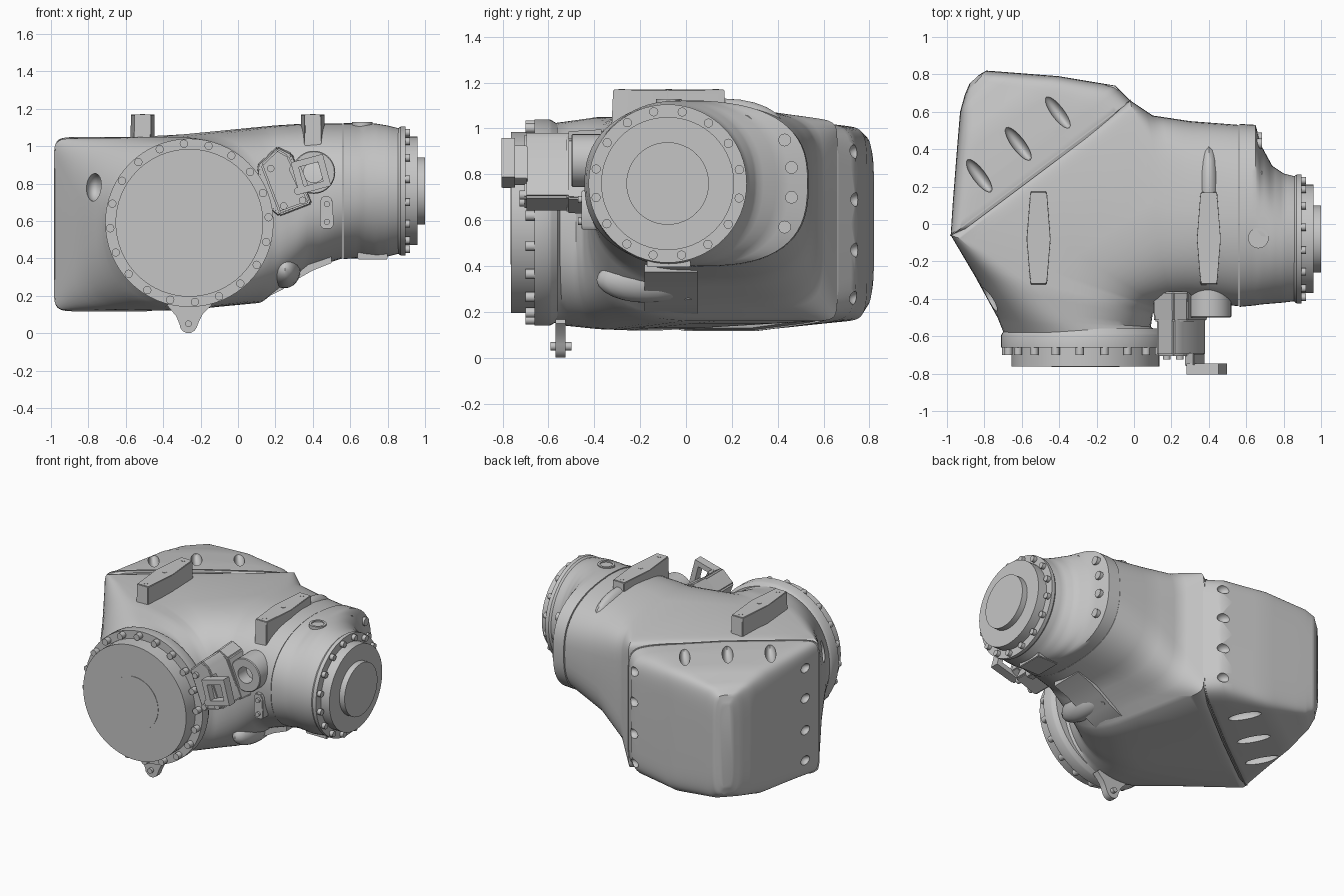
import bpy, bmesh, math
from mathutils import Vector, Matrix

if "Cube" in bpy.data.objects:
    bpy.data.objects.remove(bpy.data.objects["Cube"])

GREY = bpy.data.materials.new("cast_grey")
GREY.diffuse_color = (.56, .56, .56, 1)
GREY.use_nodes = True
GREY.node_tree.nodes["Principled BSDF"].inputs["Base Color"].default_value = GREY.diffuse_color


def finish(name, bm):
    bmesh.ops.remove_doubles(bm, verts=bm.verts, dist=1e-5)
    bmesh.ops.recalc_face_normals(bm, faces=bm.faces)
    me = bpy.data.meshes.new(name)
    bm.to_mesh(me)
    bm.free()
    me.materials.append(GREY)
    ob = bpy.data.objects.new(name, me)
    bpy.context.collection.objects.link(ob)
    return ob


def bridge(bm, a, b):
    n = len(a)
    for i in range(n):
        vs = [a[i], a[(i + 1) % n], b[(i + 1) % n], b[i]]
        bm.faces.new(vs)


def loft(name, sections, n=64, steps=4):
    """Vertical super-ellipse sections: (P, Q, z_low, z_high, exp_P, exp_Q, top drop, bottom drop)."""
    rows = []
    for P, Q, zb, zt, ep, eq, top, *low in sections:
        P, Q = Vector(P), Vector(Q)
        mid, row = (P + Q) / 2, []
        for i in range(n):
            t = 2 * math.pi * i / n
            c, s = math.cos(t), math.sin(t)
            e = 2 / (ep if c > 0 else eq)
            u = math.copysign(abs(c) ** e, c)
            d = top if s > 0 else (low[0] if low else 0)
            v = math.copysign(abs(s) ** e, s) * (1 - d * max(0, -u))
            p = mid + (P - mid) * u
            row.append(Vector((p.x, p.y, (zb + zt) / 2 + v * (zt - zb) / 2)))
        rows.append(row)
    bm = bmesh.new()
    rings = [[bm.verts.new(p) for p in rows[0]]]
    for a, b in zip(rows, rows[1:]):
        for k in range(1, steps + 1):
            rings.append([bm.verts.new(p.lerp(q, k / steps)) for p, q in zip(a, b)])
            bridge(bm, rings[-2], rings[-1])
    bm.faces.new(rings[0])
    bm.faces.new(rings[-1])
    return finish(name, bm)


def lathe(name, profile, at, axis, seg=48, closed=False, phase=0.0, bm=None):
    """Turn an (r, h) profile around an axis through a point."""
    own = bm is None
    bm = bm or bmesh.new()
    rot = Vector(axis).to_track_quat('Z', 'Y').to_matrix()
    rings = [[bm.verts.new(Vector(at) + rot @ Vector((r * math.cos(a), r * math.sin(a), h)))
              for a in (phase + 2 * math.pi * i / seg for i in range(seg))] for r, h in profile]
    for a, b in zip(rings, rings[1:]):
        bridge(bm, a, b)
    if closed:
        bridge(bm, rings[-1], rings[0])
    else:
        bm.faces.new(rings[0])
        bm.faces.new(rings[-1])
    return finish(name, bm) if own else None


def bolts(name, points, axis, r=0.02, h=0.045, seg=12):
    bm = bmesh.new()
    for p in points:
        lathe("", [(r, 0), (r, h)], p, axis, seg, bm=bm)
    return finish(name, bm)


def prism(name, pts, lo, hi, axis='Y', taper=1.0, bevel=0.0):
    """Extrude an outline along y (points x,z) or z (points x,y)."""
    bm = bmesh.new()
    cx = sum(p[0] for p in pts) / len(pts)
    cy = sum(p[1] for p in pts) / len(pts)
    rings = []
    for h, k in ((lo, 1), (hi, taper)):
        row = [(cx + (a - cx) * k, cy + (b - cy) * k) for a, b in pts]
        rings.append([bm.verts.new((a, h, b) if axis == 'Y' else (a, b, h)) for a, b in row])
    bridge(bm, *rings)
    bm.faces.new(rings[0])
    bm.faces.new(rings[1])
    if bevel:
        bmesh.ops.bevel(bm, geom=list(bm.edges), offset=bevel, segments=2, affect='EDGES')
    return finish(name, bm)


def ellipsoids(name, items):
    bm = bmesh.new()
    for at, radii, turn in items:
        m = Matrix.Translation(at) @ Matrix.Rotation(turn, 4, 'Z') @ Matrix.Diagonal((*radii, 1))
        bmesh.ops.create_uvsphere(bm, u_segments=20, v_segments=12, radius=1, matrix=m)
    return finish(name, bm)


def carve(ob, cutter):
    mod = ob.modifiers.new("carve", 'BOOLEAN')
    mod.operation, mod.object, mod.solver = 'DIFFERENCE', cutter, 'EXACT'
    bpy.context.view_layer.objects.active = ob
    bpy.ops.object.modifier_apply(modifier=mod.name)
    bpy.data.objects.remove(cutter)


# Elbow housing: swept from the front neck round to the right flange
housing = loft("housing", [
    ((.17, -.60), (-.69, -.60), .16, 1.02, 2, 2, 0),
    ((.09, -.55), (-.73, -.50), .14, 1.03, 2.2, 2.4, 0),
    ((.10, -.48), (-.85, -.28), .125, 1.05, 2.6, 4, .01),
    ((.13, -.45), (-.98, -.06), .12, 1.05, 3, 20, .02),
    ((.20, -.43), (-.02, .66), .16, 1.10, 3, 20, .14),
    ((.29, -.42), (.10, .58), .235, 1.11, 2.8, 6, .14),
    ((.40, -.42), (.30, .55), .335, 1.12, 2.5, 3.6, .12),
    ((.56, -.44), (.56, .53), .40, 1.12, 2.3, 2.7, .09)])
carve(housing, ellipsoids("pocket_cutter", [((-.77, -.40, .78), (.05, .1, .075), 0)]))

# Right end bell with scooped bolt ear
loft("end_bell", [
    ((.565, -.443), (.565, .535), .397, 1.123, 2.3, 2.7, .08),
    ((.65, -.435), (.65, .53), .40, 1.123, 2.2, 2.7, .07),
    ((.68, -.43), (.68, .42), .40, 1.123, 2.1, 2.4, .03),
    ((.74, -.425), (.74, .31), .40, 1.12, 2, 2.2, 0),
    ((.80, -.42), (.80, .27), .41, 1.11, 2, 2, 0),
    ((.88, -.41), (.88, .25), .43, 1.09, 2, 2, 0)])
bolts("ear_bolts", [(.63, y, z) for y, z in
      ((.26, 1.03), (.43, .95), (.46, .83), (.46, .70), (.43, .57), (.26, .50))], (1, 0, 0), .028, .055)

# Diagonal rear cover with bolt recesses
S0, S1 = Vector((-.98, -.06)), Vector((-.02, .66))
inward, along = Vector((.6, -.8)), Vector((.8, .6))
cover = loft("rear_cover", [
    (S0 + inward * .02 + along * .05, S1 + inward * .02 - along * .05, .13, 1.04, 16, 10, .06, .10),
    (S0, S1, .12, 1.045, 16, 10, .06, .10),
    ((-.97, .10), (-.10, .74), .13, 1.04, 12, 8, .06, .08),
    ((-.945, .42), (-.40, .79), .15, 1.02, 8, 8, .04, .04),
    ((-.93, .60), (-.72, .815), .21, .975, 6, 6, 0),
    ((-.905, .69), (-.79, .82), .25, .94, 5, 5, 0),
    ((-.88, .75), (-.825, .80), .31, .88, 4, 4, 0)])
turn = math.atan2(.6, .8)
cuts = [((x, y, z), (.035, .11, .06), turn) for x, y in ((-.83, .26), (-.62, .43), (-.41, .60))
        for z in (1.04, .14)]
cuts += [((x, y, z), (.045, .045, .032), 0) for x, y in ((-.11, .75), (-.985, .08))
         for z in (.26, .47, .69, .90)]
carve(cover, ellipsoids("recess_cutter", cuts))

# Thin raised seam between cover and housing
lip = along * .003
loft("cover_seam", [(S0 - lip + inward * k, S1 + lip + inward * k, .116, 1.049, 16, 10, .06, .10)
                    for k in (-.004, .004)], steps=1)

# Front flange, cap and bolts
fc = (-.26, 0, .59)
lathe("front_flange", [(.43, .56), (.445, .585), (.45, .595), (.45, .66)], fc, (0, -1, 0), 64)
lathe("front_cap", [(.395, .64), (.395, .762)], fc, (0, -1, 0), 64)
lathe("front_cap_centre", [(.182, .76), (.182, .765)], fc, (0, -1, 0), 48)
bolts("front_flange_bolts", [(-.26 + .424 * math.cos(a), -.65, .59 + .424 * math.sin(a))
      for a in (math.radians(4 + 18 * i) for i in range(20))], (0, -1, 0), .022, .05)

# Right flange, stepped cap and bolts
rc = (0, -.08, .76)
lathe("right_flange", [(.33, .85), (.345, .87), (.345, .895)], rc, (1, 0, 0), 64)
lathe("right_cap", [(.29, .88), (.29, .96)], rc, (1, 0, 0), 64)
lathe("right_shaft_end", [(.18, .95), (.18, 1.0)], rc, (1, 0, 0), 48)
bolts("right_flange_bolts", [(.88, -.08 + .318 * math.cos(a), .76 + .318 * math.sin(a))
      for a in (math.radians(11 + 22.5 * i) for i in range(16))], (1, 0, 0), .02, .04)

# Mounting pads on top, with hole discs and a fairing
for name, x in (("left_pad", -.51), ("right_pad", .40)):
    outline = [(x - .045, -.325), (x + .045, -.325), (x + .065, -.08), (x + .045, .175),
               (x - .045, .175), (x - .065, -.08)]
    prism(name, outline, 1.0, 1.17, 'Z', .97, .004)
    for i, y in enumerate((-.28, -.075, .13)):
        lathe(f"{name}_hole_{i}", [(.014, 0), (.014, .003)], (x, y, 1.169), (0, 0, 1), 16)
ellipsoids("pad_fairing", [((.40, .17, 1.0), (.065, .26, .13), 0)])

# Filler port on the end bell
lathe("port_ring", [(.055, 0), (.055, .04), (.04, .04), (.04, 0)], (.665, -.075, 1.088), (0, 0, 1), 32, True)
lathe("port_plug", [(.042, 0), (.042, .032)], (.665, -.075, 1.088), (0, 0, 1), 32)

# Lower foot, lower mounting pad under the neck and its fairing
prism("bell_foot", [(.64, -.17), (.80, -.17), (.80, .02), (.64, .02)], .395, .46, 'Z', 1, .004)
prism("lower_pad", [(.08, .175), (.16, .195), (.24, .235), (.32, .29), (.40, .335), (.50, .375),
                    (.50, .50), (.08, .40)], -.18, .05)
bolts("lower_pad_bolts", [(.26, y, .26) for y in (-.14, .01)], (.5, 0, -.87), .015, .012)
ellipsoids("lower_pad_fairing", [((.25, -.17, .34), (.085, .22, .10), 0)])

# Lifting lug under the front flange
lug = [(-.38, .15), (-.33, .09), (-.31, .04)]
lug += [(-.265 + .048 * math.cos(a), .048 + .048 * math.sin(a))
        for a in (math.radians(200 + 28 * i) for i in range(6))]
lug += [(-.21, .06), (-.19, .10), (-.14, .15), (-.2, .2), (-.32, .2)]
prism("lug", lug, -.57, -.525)
bolts("lug_bolt", [(-.265, -.50, .05)], (0, -1, 0), .018, .09)

# Sensor block with flared base, arm and square frame at the front right
prism("sensor_base", [(.10, .90), (.21, 1.0), (.29, .96), (.40, .69), (.22, .62), (.12, .70)],
      -.36, -.52, 'Y', .95, .008)
prism("sensor_block", [(.12, .90), (.21, .985), (.27, .95), (.385, .70), (.22, .64)],
      -.705, -.45, 'Y', 1, .01)
bolts("sensor_bolts", [(x, -.695, z) for x, z in ((.175, .88), (.245, .68), (.345, .71))], (0, -1, 0), .02, .03)
prism("sensor_arm", [(.27, .88), (.32, .93), (.38, .78), (.33, .75)], -.76, -.69, 'Y', 1, .005)
lathe("sensor_frame", [(.125, 0), (.125, .06), (.075, .06), (.075, 0)], (.39, -.745, .85), (0, -1, 0),
      4, True, math.radians(60))
bolts("sensor_frame_bolt", [(.32, -.76, .76)], (0, -1, 0), .02, .04)

# Round boss with bore beside the sensor
lathe("boss", [(.115, 0), (.115, .2), (.11, .205), (.055, .205), (.055, 0)], (.405, -.295, .86),
      (0, -1, 0), 40, True)
lathe("boss_bore", [(.06, 0), (.06, .08)], (.405, -.295, .86), (0, -1, 0), 32)

# Small inspection plate
prism("small_plate", [(.45, .56), (.50, .56), (.512, .58), (.505, .71), (.49, .73), (.45, .73), (.438, .70),
                      (.438, .58)], -.455, -.34, 'Y', 1, .004)
bolts("small_plate_bolts", [(.475, -.45, z) for z in (.595, .69)], (0, -1, 0), .016, .02)

# Smooth shading with sharp edges kept
for ob in bpy.data.objects:
    ob.select_set(True)
bpy.context.view_layer.objects.active = housing
bpy.ops.object.shade_smooth_by_angle(angle=math.radians(36))
